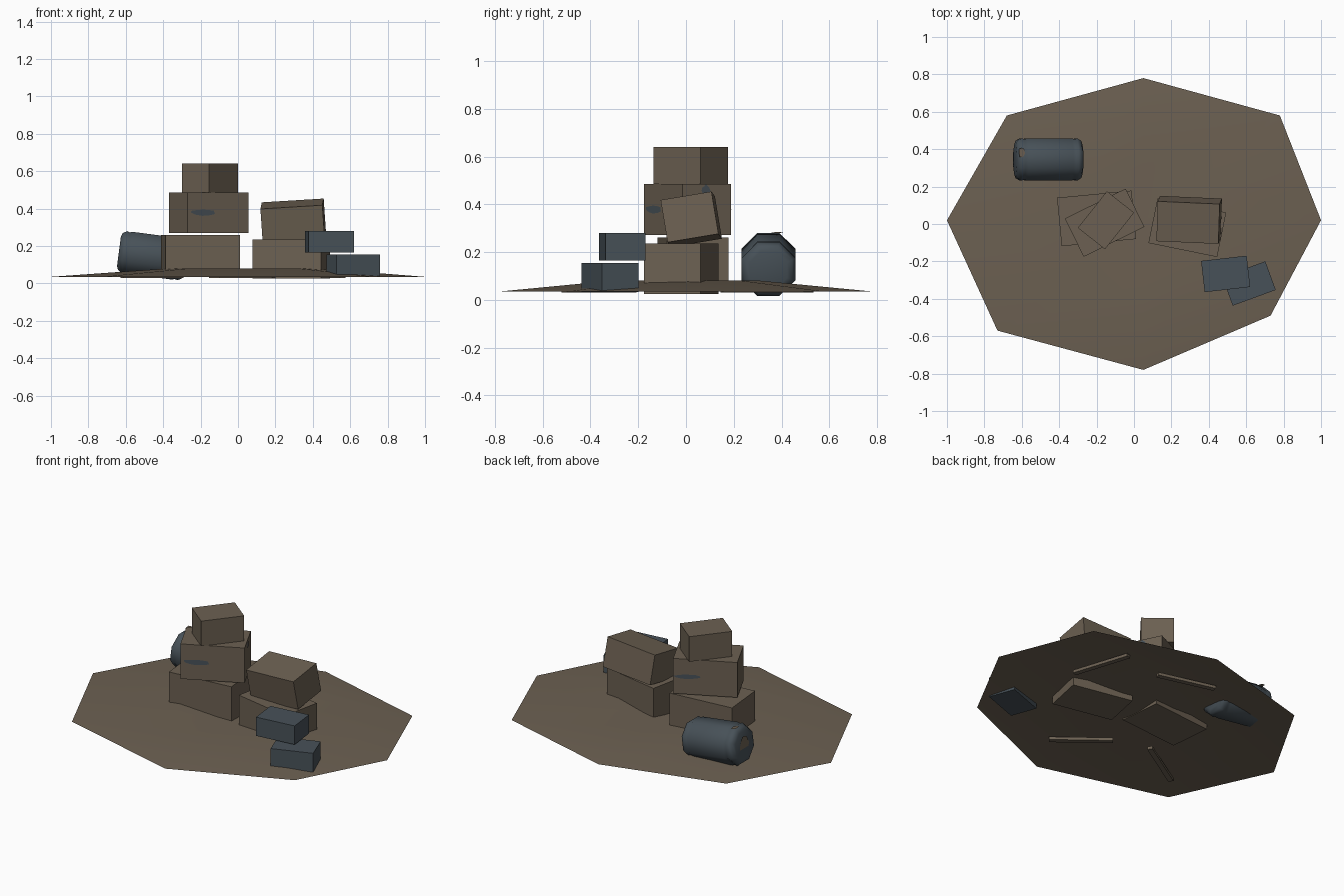
import bpy, bmesh, math, random
from mathutils import Matrix, Vector, Euler

old = bpy.data.objects.get("Cube")
if old:
    bpy.data.objects.remove(old, do_unlink=True)
random.seed(4)


def material(name, rgb):
    m = bpy.data.materials.new(name)
    m.use_nodes = True
    m.diffuse_color = (*rgb, 1)
    bsdf = next(n for n in m.node_tree.nodes if n.type == "BSDF_PRINCIPLED")
    bsdf.inputs["Base Color"].default_value = (*rgb, 1)
    return m


BROWN = material("dusty brown", (0.15, 0.118, 0.084))
BLUE = material("slate blue", (0.064, 0.083, 0.098))


def finish(name, bm, mats, smooth=None):
    mesh = bpy.data.meshes.new(name)
    bm.to_mesh(mesh)
    bm.free()
    for m in mats:
        mesh.materials.append(m)
    ob = bpy.data.objects.new(name, mesh)
    bpy.context.collection.objects.link(ob)
    if smooth:
        bpy.ops.object.select_all(action="DESELECT")
        ob.select_set(True)
        bpy.context.view_layer.objects.active = ob
        bpy.ops.object.shade_smooth_by_angle(angle=math.radians(smooth))
    return ob


def frame(loc, turn):
    rot = Euler([math.radians(a) for a in turn]).to_matrix().to_4x4()
    return Matrix.Translation(loc) @ rot


def box(name, loc, size, turn, mat):
    bm = bmesh.new()
    bmesh.ops.create_cube(bm, size=1)
    bm.transform(frame(loc, turn) @ Matrix.Diagonal((*size, 1)))
    return finish(name, bm, [mat])


def patch(name, loc, heading, width, height, mat):
    # Ragged stain plate on an upright face whose outward normal has this heading
    bm = bmesh.new()
    n = 12
    bmesh.ops.create_circle(bm, cap_ends=True, segments=n, radius=0.5)
    for v in bm.verts:
        v.co *= random.uniform(0.75, 1.1)
    bm.transform(frame(loc, (90, 0, heading + 90)) @ Matrix.Diagonal((width, height, 1, 1)))
    return finish(name, bm, [mat])


# Ground sheet: sloping octagon with a raised ring and a sunken middle
rim = [(0.05, 0.78), (-0.68, 0.58), (-1, 0.02), (-0.73, -0.57),
       (0.05, -0.78), (0.73, -0.49), (1, 0.02), (0.78, 0.58)]
bm = bmesh.new()
outer = [bm.verts.new((x, y, 0.035)) for x, y in rim]
inner = [bm.verts.new((0.05 + (x - 0.05) * 0.4, y * 0.4, 0.08)) for x, y in rim]
pit = bm.verts.new((0.05, 0.01, 0.037))
for i in range(len(rim)):
    j = (i + 1) % len(rim)
    bm.faces.new((outer[i], outer[j], inner[j], inner[i]))
    bm.faces.new((inner[i], inner[j], pit))
finish("ground_sheet", bm, [BROWN], 60)

# Crates: left stack, right stack and the small blue pair
box("left_crate_bottom", (-0.2, 0.03, 0.15), (0.40, 0.26, 0.22), (0, 0, 5.5), BROWN)
box("left_crate_middle", (-0.157, 0.007, 0.378), (0.362, 0.228, 0.215), (0, 0, 26.2), BROWN)
box("left_crate_top", (-0.15, 0.02, 0.563), (0.25, 0.185, 0.154), (0, 0, 51.5), BROWN)
box("right_crate_bottom", (0.285, -0.02, 0.13), (0.375, 0.243, 0.21), (0, 0, -11.5), BROWN)
box("right_crate_top", (0.295, 0.022, 0.337), (0.332, 0.216, 0.18), (9.5, -3.5, -2.5), BROWN)
box("small_crate_bottom", (0.615, -0.318, 0.094), (0.245, 0.163, 0.122), (0, 0, 20), BLUE)
box("small_crate_top", (0.49, -0.267, 0.223), (0.245, 0.168, 0.115), (0, 0, 6.5), BLUE)

# Stains on the crates
patch("middle_crate_front_stain", (-0.19, -0.138, 0.38), -63.8, 0.17, 0.035, BLUE)
patch("middle_crate_back_stain", (-0.12, 0.155, 0.38), 116.2, 0.15, 0.03, BLUE)
patch("middle_crate_side_stain", (0.01, 0.083, 0.458), 26.2, 0.04, 0.05, BLUE)
patch("bottom_crate_side_stain", (0.0, -0.03, 0.11), 5.5, 0.09, 0.09, BLUE)
patch("right_crate_side_stain", (0.473, 0.01, 0.095), -11.5, 0.08, 0.07, BLUE)

# Drum: eight-sided barrel with rounded rims, lying tilted along x
profile = [(-0.18, 0.085), (-0.172, 0.108), (-0.15, 0.122), (-0.135, 0.117), (-0.12, 0.122),
           (0.12, 0.122), (0.135, 0.117), (0.15, 0.122), (0.172, 0.108), (0.18, 0.085)]
sides = 8
bm = bmesh.new()
rings = []
for x, r in profile:
    angles = [math.tau * (k + 0.5) / sides for k in range(sides)]
    rings.append([bm.verts.new((x, r * math.cos(a), r * math.sin(a))) for a in angles])
for a, b in zip(rings, rings[1:]):
    for k in range(sides):
        m = (k + 1) % sides
        bm.faces.new((a[k], a[m], b[m], b[k]))
bm.faces.new(rings[0])
bm.faces.new(rings[-1])
bmesh.ops.recalc_face_normals(bm, faces=bm.faces)
bm.transform(frame((-0.458, 0.345, 0.148), (0, 7.5, 0)))
finish("drum", bm, [BLUE], 50)
patch("drum_end_stain", (-0.639, 0.345, 0.175), 180, 0.09, 0.12, BROWN).rotation_euler = (0, 0, 0)

# Rust mark on top of the drum near its end
bm = bmesh.new()
bmesh.ops.create_circle(bm, cap_ends=True, segments=7, radius=0.5)
for v in bm.verts:
    v.co *= random.uniform(0.6, 1.1)
bm.transform(frame((-0.603, 0.385, 0.283), (0, 7.5, 0)) @ Matrix.Diagonal((0.04, 0.06, 1, 1)))
finish("drum_top_stain", bm, [BROWN])

# Loose planks half buried in the ground
planks = [((0.56, 0.15), (0.45, 0.49)), ((0.19, 0.43), (-0.15, 0.52)),
          ((0.19, -0.51), (-0.09, -0.29)), ((-0.30, -0.22), (-0.62, -0.42))]
for i, (p, q) in enumerate(planks):
    p, q = Vector(p), Vector(q)
    d, c = q - p, (p + q) / 2
    turn = math.degrees(math.atan2(d.y, d.x))
    box(f"plank_{i + 1}", (c.x, c.y, 0.039), (d.length, 0.03, 0.018), (0, 0, turn), BROWN)
